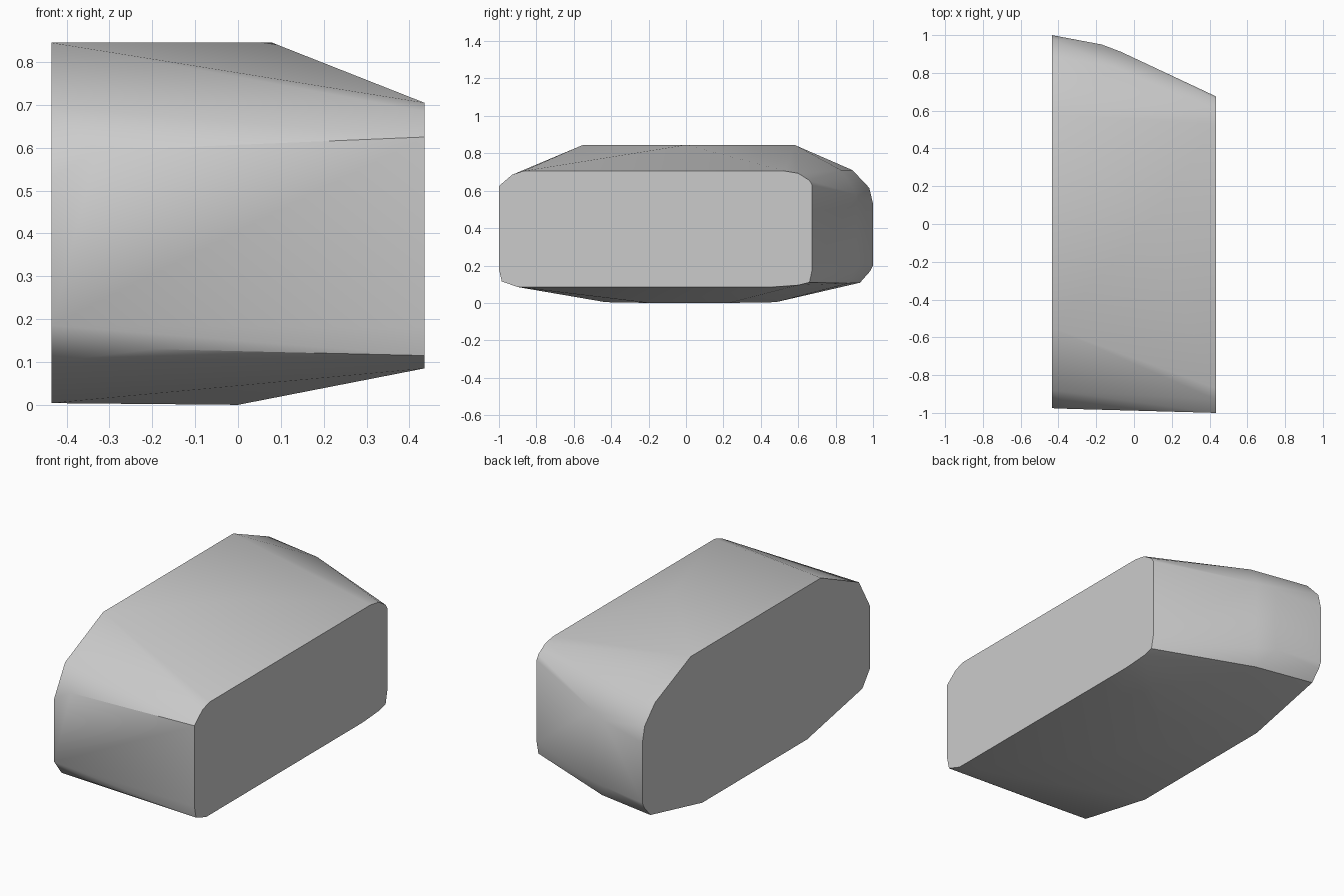
import bpy
import bmesh
import math

cube = bpy.data.objects.get("Cube")
if cube:
    bpy.data.objects.remove(cube, do_unlink=True)

HALF = 0.435

# Outline of the wide end, as (y, z)
wide_end = [(-0.55, 0.845), (0.58, 0.845), (0.89, 0.71), (0.98, 0.615), (1.0, 0.53),
            (1.0, 0.2), (0.985, 0.17), (0.93, 0.108), (0.48, 0.004), (-0.43, 0.004),
            (-0.91, 0.1), (-0.975, 0.185), (-0.975, 0.53), (-0.88, 0.695)]

# Outline of the narrow end, as (y, z)
narrow_end = [(-0.87, 0.705), (0.53, 0.705), (0.60, 0.693), (0.66, 0.655), (0.675, 0.63),
              (0.675, 0.18), (0.66, 0.11), (0.60, 0.095), (0.46, 0.085), (-0.90, 0.085),
              (-0.985, 0.115), (-1.0, 0.18), (-1.0, 0.625), (-0.93, 0.685)]

# Points where the sides, roof and underside bulge between the ends
bulges = [(0.08, 0.0, 0.845), (0.0, -0.2, 0.0), (0.0, 0.23, 0.0),
          (-0.17, 0.95, 0.2), (-0.17, 0.95, 0.56), (-0.07, 0.912, 0.19), (-0.07, 0.912, 0.58),
          (-0.1, 0.87, 0.105), (-0.1, 0.83, 0.71),
          (-0.2, -0.968, 0.13), (-0.33, -0.979, 0.593)]

points = [(-HALF, y, z) for y, z in wide_end]
points += [(HALF, y, z) for y, z in narrow_end]
points += bulges

# Wrap the outlines in one faceted block
bm = bmesh.new()
for p in points:
    bm.verts.new(p)
hull = bmesh.ops.convex_hull(bm, input=bm.verts)
loose = {v for v in hull["geom_interior"] + hull["geom_unused"]
         if isinstance(v, bmesh.types.BMVert)}
bmesh.ops.delete(bm, geom=list(loose), context='VERTS')
bmesh.ops.dissolve_limit(bm, angle_limit=math.radians(0.5), verts=bm.verts, edges=bm.edges)
bmesh.ops.recalc_face_normals(bm, faces=bm.faces)
mesh = bpy.data.meshes.new("block")
bm.to_mesh(mesh)
bm.free()

block = bpy.data.objects.new("block", mesh)
bpy.context.collection.objects.link(block)

# Plain grey
grey = bpy.data.materials.new("grey")
grey.use_nodes = True
colour = (0.6, 0.6, 0.6, 1.0)
grey.diffuse_color = colour
grey.node_tree.nodes["Principled BSDF"].inputs["Base Color"].default_value = colour
mesh.materials.append(grey)

# Soft facets, crisp ends
bpy.ops.object.select_all(action='DESELECT')
block.select_set(True)
bpy.context.view_layer.objects.active = block
bpy.ops.object.shade_smooth_by_angle(angle=math.radians(35))
